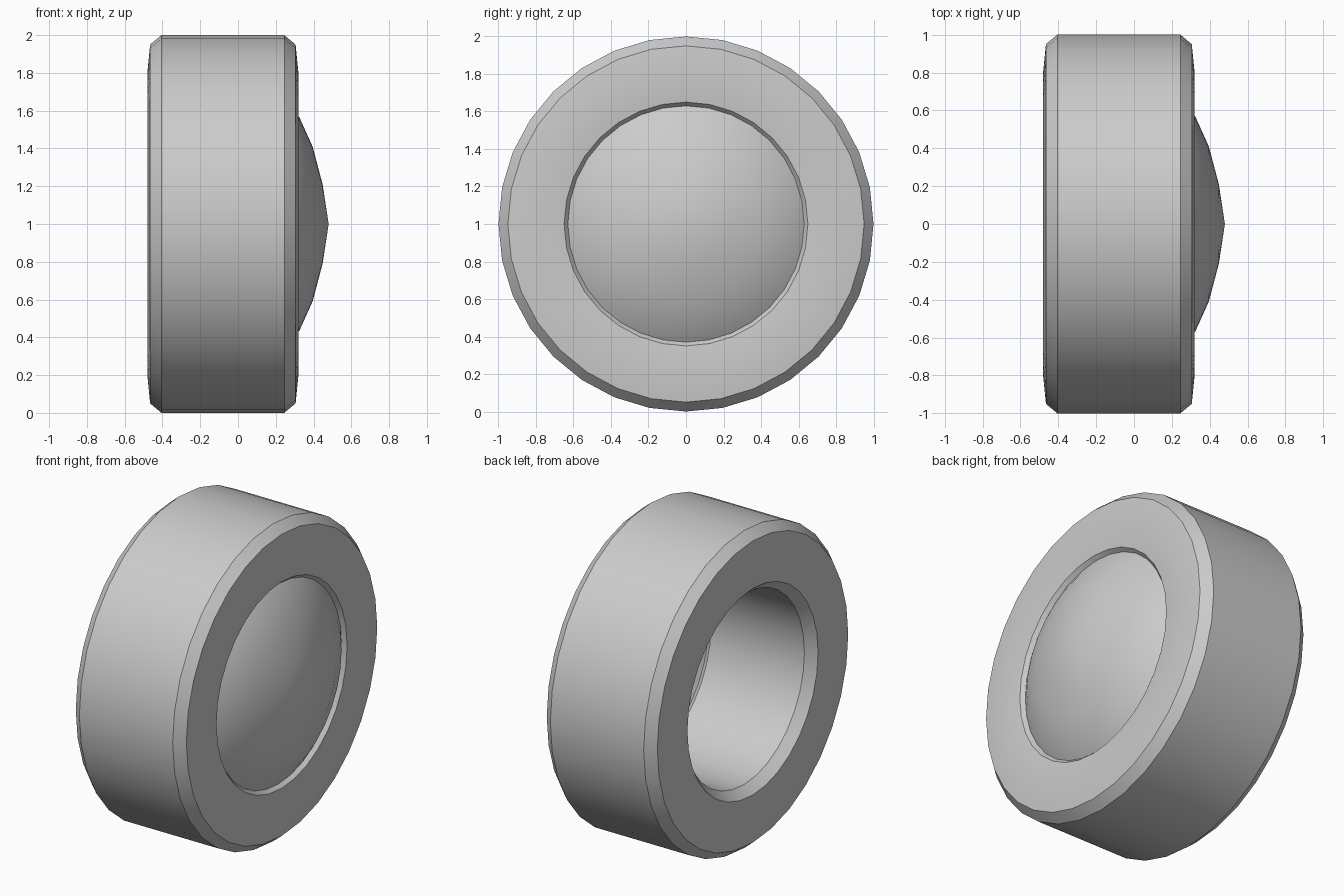
import bpy, bmesh, math
from mathutils import Vector

default = bpy.data.objects.get("Cube")
if default:
    bpy.data.objects.remove(default, do_unlink=True)

SEGMENTS = 32
CENTRE = Vector((0, 0, 1))

grey = bpy.data.materials.new("light_grey")
grey.use_nodes = True
colour = (0.6, 0.6, 0.6, 1)
grey.diffuse_color = colour
grey.node_tree.nodes["Principled BSDF"].inputs["Base Color"].default_value = colour


def lathe(name, profile, closed):
    """Spin (x, radius) points about the horizontal axle."""
    bm = bmesh.new()
    verts = [bm.verts.new(CENTRE + Vector((x, 0, r))) for x, r in profile]
    edges = [bm.edges.new(pair) for pair in zip(verts, verts[1:])]
    if closed:
        edges.append(bm.edges.new((verts[-1], verts[0])))
    bmesh.ops.spin(bm, geom=verts + edges, cent=CENTRE, axis=(1, 0, 0),
                   angle=math.tau, steps=SEGMENTS, use_merge=True)
    bmesh.ops.remove_doubles(bm, verts=bm.verts[:], dist=0.0005)
    bmesh.ops.recalc_face_normals(bm, faces=bm.faces[:])
    bm.normal_update()
    # An open cap must face outward along +x
    if not closed and sum(f.normal.x for f in bm.faces) < 0:
        bmesh.ops.reverse_faces(bm, faces=bm.faces[:])
    mesh = bpy.data.meshes.new(name)
    bm.to_mesh(mesh)
    bm.free()
    mesh.materials.append(grey)
    obj = bpy.data.objects.new(name, mesh)
    bpy.context.collection.objects.link(obj)
    bpy.ops.object.select_all(action='DESELECT')
    obj.select_set(True)
    bpy.context.view_layer.objects.active = obj
    bpy.ops.object.shade_smooth_by_angle(angle=math.radians(30))
    return obj


# Tyre: bevelled ring with slightly bulging sidewalls, mirrored about its middle
mid = -0.08
half = [(0.325, 1.0), (0.385, 0.95), (0.4, 0.8), (0.385, 0.65), (0.325, 0.6)]
tyre_profile = [(mid + x, r) for x, r in half]
tyre_profile += [(mid - x, r) for x, r in reversed(half)]
lathe("tyre", tyre_profile, True)

# Hub cap: shallow pointed dome seated in the +x opening
cap_profile = [(0.48, 0), (0.448, 0.21), (0.395, 0.41),
               (0.325, 0.565), (0.28, 0.632)]
lathe("hub_cap", cap_profile, False)
